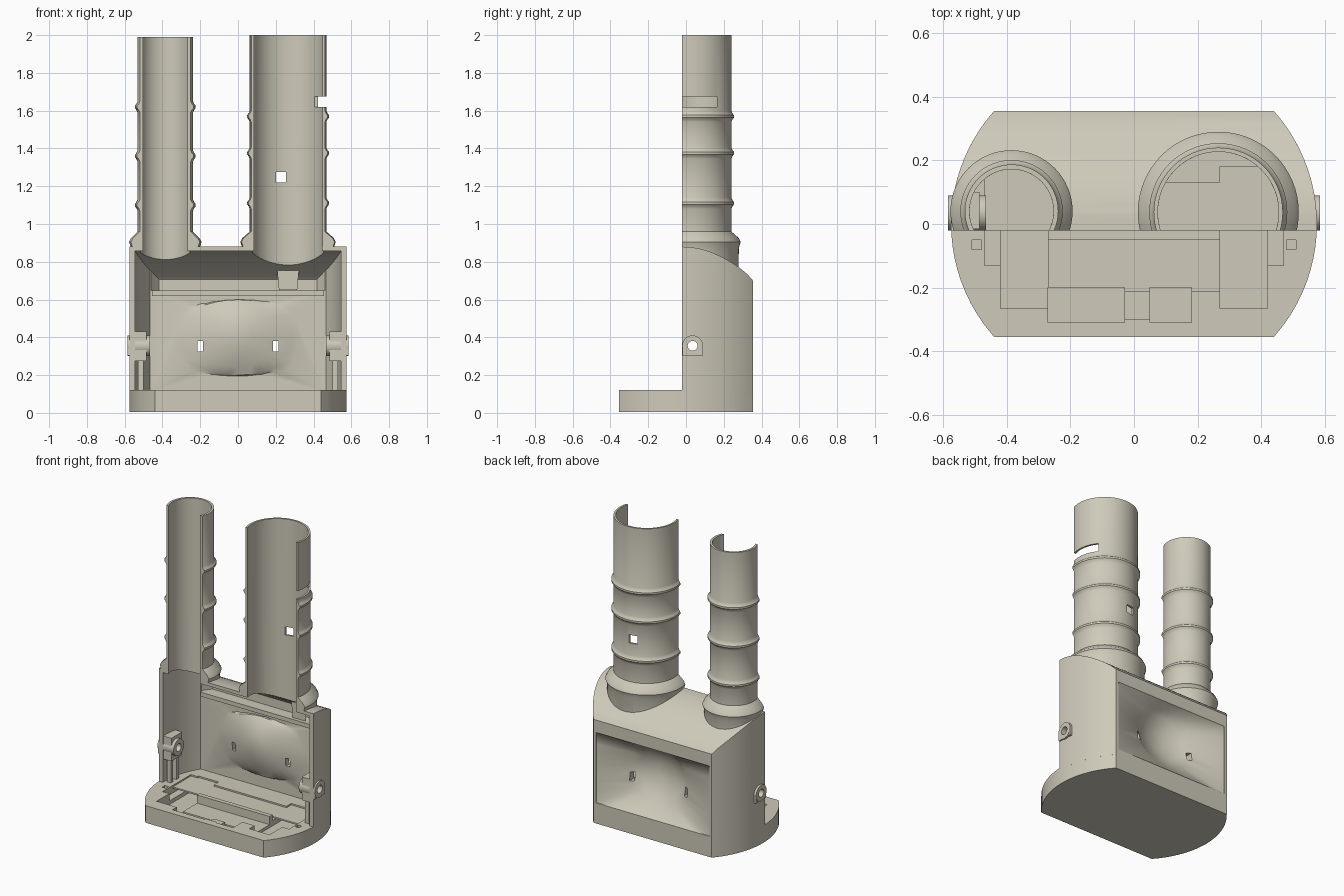
import bpy, bmesh, math
from mathutils import Vector

if "Cube" in bpy.data.objects:
    bpy.data.objects.remove(bpy.data.objects["Cube"])

stone = bpy.data.materials.new("warm_grey")
stone.use_nodes = True
tint = (0.62, 0.59, 0.49, 1)
stone.diffuse_color = tint
stone.node_tree.nodes["Principled BSDF"].inputs["Base Color"].default_value = tint

CUT_Y = -0.02


def finish(name, bm):
    bmesh.ops.recalc_face_normals(bm, faces=bm.faces)
    mesh = bpy.data.meshes.new(name)
    bm.to_mesh(mesh)
    bm.free()
    mesh.materials.append(stone)
    obj = bpy.data.objects.new(name, mesh)
    bpy.context.collection.objects.link(obj)
    return obj


def loft(name, rings, caps=True, loop=False):
    """Bridge equal-sized rings of points."""
    bm = bmesh.new()
    rows = [[bm.verts.new(p) for p in ring] for ring in rings]
    pairs = list(zip(rows, rows[1:])) + ([(rows[-1], rows[0])] if loop else [])
    for a, b in pairs:
        for i in range(len(a)):
            j = (i + 1) % len(a)
            bm.faces.new((a[i], a[j], b[j], b[i]))
    if caps:
        bm.faces.new(rows[0])
        bm.faces.new(rows[-1])
    return finish(name, bm)


def box(name, x, y, z):
    return loft(name, [[(a, b, c) for a, b in
                        ((x[0], y[0]), (x[1], y[0]), (x[1], y[1]), (x[0], y[1]))] for c in z])


def cylinder(name, center, radius, span, axis):
    def ring(h):
        pts = []
        for i in range(48):
            t = math.tau * i / 48
            u, v = center[0] + radius * math.cos(t), center[1] + radius * math.sin(t)
            pts.append((h, u, v) if axis == "x" else (u, v, h))
        return pts
    return loft(name, [ring(h) for h in span])


def boolean(obj, op, cutter, keep=False):
    mod = obj.modifiers.new("bool", "BOOLEAN")
    mod.operation, mod.object, mod.solver = op, cutter, "EXACT"
    with bpy.context.temp_override(object=obj, active_object=obj, selected_objects=[obj]):
        bpy.ops.object.modifier_apply(modifier=mod.name)
    if not keep:
        bpy.data.objects.remove(cutter)


def plan(radius, y0, y1, steps=20):
    """Outline with bulging sides and straight front and back."""
    ys = [y0 + (y1 - y0) * i / steps for i in range(steps + 1)]
    side = [(0.041 + math.sqrt(radius ** 2 - y * y), y) for y in ys]
    return side + [(-x, y) for x, y in reversed(side)]


def slab(name, outline, z0, z1):
    return loft(name, [[(x, y, z) for x, y in outline] for z in (z0, z1)])


def roofed(name, outline, drop, floor):
    """Plan outline limited above by the curved roof."""
    obj = slab(name, outline, floor, 1.0)
    curve = [(y, 0.7 + 0.18 * math.cos(math.pi / 2 * max(0, (y + 0.02) / 0.375)) ** 0.8 - drop)
             for y in [-0.2, -0.02] + [0.036 * i for i in range(1, 10)] + [0.3549]]
    side = [(-0.3, 0.0)] + [(-0.3, curve[0][1])] + curve + [(0.4, curve[-1][1]), (0.4, 0.0)]
    boolean(obj, "INTERSECT", loft("roof_limit", [[(x, y, z) for y, z in side] for x in (-1, 1)]))
    return obj


def rect_ring(hx, hz, y, roundness, zc):
    """Ring blending from a rectangle to an ellipse."""
    pts = []
    for i in range(32):
        c, s = math.cos(math.tau * i / 32), math.sin(math.tau * i / 32)
        k = (1 - roundness) / max(abs(c), abs(s)) + roundness
        pts.append((hx * c * k, y, zc + hz * s * k))
    return pts


# Base tray with sunken pockets
base = slab("base_tray", plan(0.534, -0.355, 0.355), 0.005, 0.12)
for x, y, z in (((-0.42, -0.27), (-0.265, 0.18), 0.045), ((0.27, 0.42), (-0.265, 0.18), 0.045),
                ((-0.47, -0.41), (-0.13, 0.17), 0.07), ((0.41, 0.47), (-0.13, 0.17), 0.07),
                ((-0.28, 0.28), (-0.21, -0.05), 0.065), ((-0.27, -0.03), (-0.31, -0.2), 0.04),
                ((0.05, 0.18), (-0.31, -0.2), 0.04), ((-0.03, 0.05), (-0.3, -0.2), 0.085),
                ((-0.28, 0.28), (-0.02, 0.13), 0.08), ((0.1, 0.15), (0.0, 0.07), 0.05),
                ((-0.51, -0.48), (-0.08, -0.05), 0.08), ((0.48, 0.51), (-0.08, -0.05), 0.08)):
    boolean(base, "DIFFERENCE", box("pocket", x, y, (z, 0.3)))

# Open-fronted housing, deeper above the inner wall
cavity = roofed("cavity", plan(0.504, -0.1, 0.27), 0.022, 0.11)
body = roofed("housing", plan(0.534, CUT_Y, 0.355), 0, 0.1)
boolean(body, "DIFFERENCE", cavity, keep=True)
boolean(body, "DIFFERENCE", roofed("upper_cavity", plan(0.5, -0.09, 0.328), 0.024, 0.648))

# Gently domed inner wall and the rear horn recess with its two slots
boolean(body, "UNION", loft("dome", [rect_ring(0.40, 0.21, 0.30, 0.2, 0.39),
                                     rect_ring(0.29, 0.2, 0.258, 0.8, 0.40),
                                     rect_ring(0.2, 0.17, 0.24, 1, 0.41), rect_ring(0.08, 0.08, 0.195, 1, 0.42)]))
boolean(body, "DIFFERENCE", loft("horn", [rect_ring(0.425, 0.24, 0.36, 0, 0.38), rect_ring(0.42, 0.235, 0.352, 0, 0.38),
                                          rect_ring(0.22, 0.19, 0.29, 1, 0.41),
                                          rect_ring(0.17, 0.15, 0.256, 1, 0.415),
                                          rect_ring(0.06, 0.06, 0.215, 1, 0.42)]))
for s in (-1, 1):
    boolean(body, "DIFFERENCE", box("slot", (s * 0.2 - 0.014, s * 0.2 + 0.014), (0.1, 0.5), (0.325, 0.38)))
box("inner_ledge", (-0.455, 0.455), (0.25, 0.29), (0.62, 0.648))


def chimney(name, cx, cy, inner, outer, flange, top, beads):
    """Half tube with beads and a flared collar, open towards the front."""
    prof = [(inner, top), (outer, top)]
    for z in beads:
        prof += [(outer, z + 0.03), (outer + 0.006, z + 0.016), (outer + 0.014, z + 0.006),
                 (outer + 0.014, z - 0.006), (outer + 0.006, z - 0.016), (outer, z - 0.03)]
    prof += [(outer, 0.96), (flange - 0.01, 0.925), (flange, 0.905), (flange - 0.01, 0.875),
             (flange - 0.015, 0.65), (inner, 0.65)]
    rings = []
    for i in range(64):
        c, s = math.cos(math.tau * i / 64), math.sin(math.tau * i / 64)
        rings.append([(cx + r * c, cy + r * s, z) for r, z in prof])
    tube = loft(name, rings, caps=False, loop=True)
    bm = bmesh.new()
    bm.from_mesh(tube.data)
    bmesh.ops.bisect_plane(bm, geom=bm.verts[:] + bm.edges[:] + bm.faces[:],
                           plane_co=Vector((0, CUT_Y, 0)), plane_no=Vector((0, -1, 0)), clear_outer=True)
    bmesh.ops.holes_fill(bm, edges=[e for e in bm.edges if e.is_boundary], sides=0)
    bmesh.ops.recalc_face_normals(bm, faces=bm.faces)
    bm.to_mesh(tube.data)
    bm.free()
    boolean(tube, "DIFFERENCE", cavity, keep=True)
    boolean(body, "DIFFERENCE", cylinder("bore", (cx, cy), inner, (0.7, 1.2), "z"))
    return tube


# Chimneys
small = chimney("small_chimney", -0.385, 0.04, 0.132, 0.147, 0.192, 1.99, (1.62, 1.36, 1.1))
large = chimney("large_chimney", 0.265, 0.037, 0.19, 0.203, 0.253, 2.0, (1.57, 1.375, 1.11))
boolean(large, "DIFFERENCE", box("side_notch", (0.4, 0.6), (-0.1, 0.165), (1.62, 1.675)))
boolean(large, "DIFFERENCE", box("window", (0.2, 0.255), (0.1, 0.4), (1.22, 1.275)))

# Side mounts with through holes
mounts = []
for side, s in (("left", 1), ("right", -1)):
    mounts += [cylinder(side + "_boss", (0.035, 0.355), 0.055, (s * 0.465, s * 0.585), "x"),
               box(side + "_mount", sorted((s * 0.485, s * 0.558)), (-0.015, 0.1), (0.275, 0.43)),
               box(side + "_foot", sorted((s * 0.555, s * 0.584)), (-0.018, 0.09), (0.305, 0.345))]
    for k, y in enumerate((0.0, 0.06)):
        box(f"{side}_leg_{k + 1}", sorted((s * 0.5, s * 0.53)), (y, y + 0.025), (0.07, 0.29))
for part in mounts + [body]:
    boolean(part, "DIFFERENCE", cylinder("bolt_hole", (0.035, 0.355), 0.026, (-0.8, 0.8), "x"))
bpy.data.objects.remove(cavity)

# Smooth the round surfaces, keep edges crisp
for obj in bpy.context.collection.objects:
    obj.select_set(obj.type == "MESH")
bpy.context.view_layer.objects.active = body
bpy.ops.object.shade_smooth_by_angle(angle=math.radians(35))
